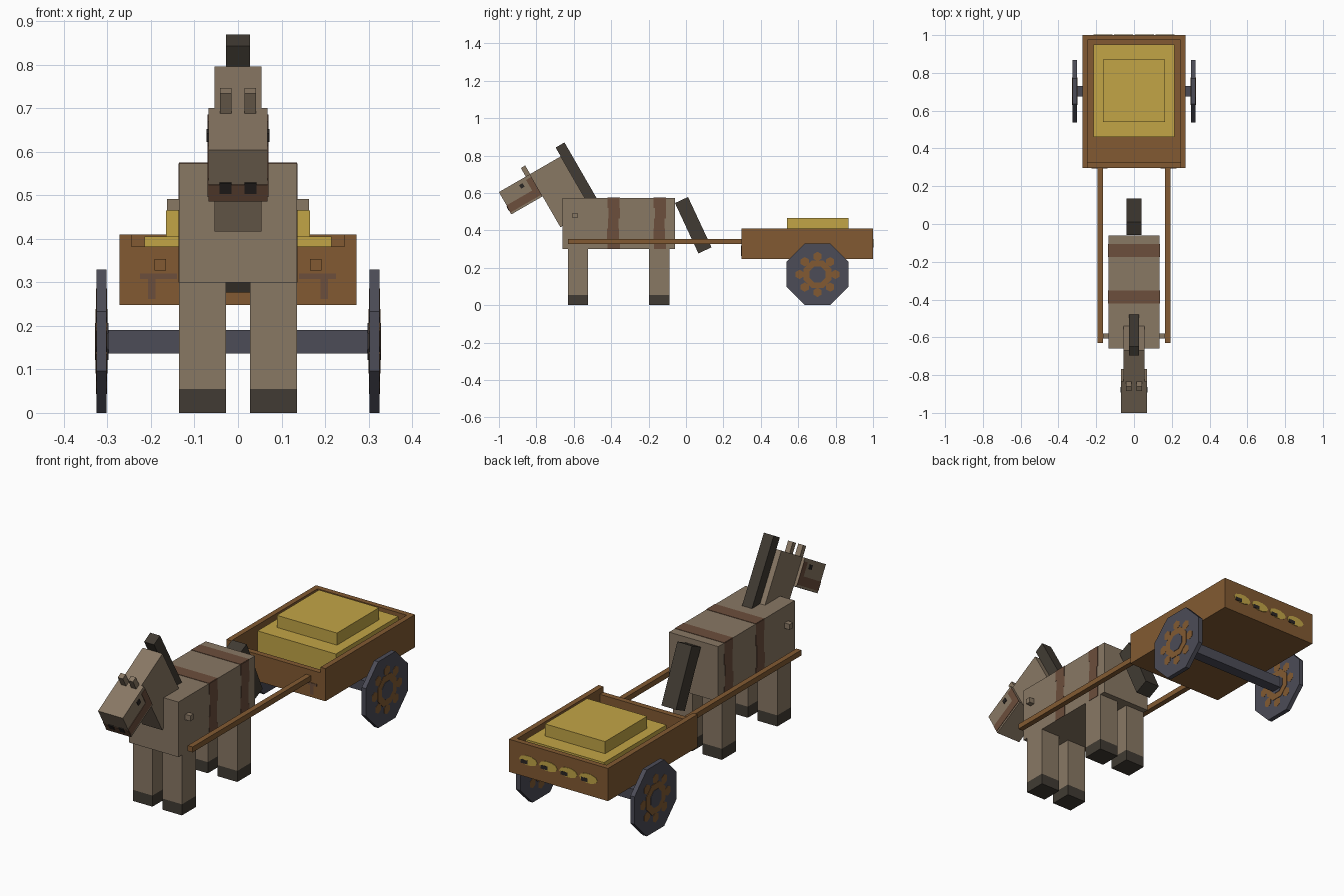
import bpy, bmesh, math
from mathutils import Vector, Matrix

if "Cube" in bpy.data.objects:
    bpy.data.objects.remove(bpy.data.objects["Cube"], do_unlink=True)

U = 0.02727   # block unit
T = 0.002     # plate thickness


def lin(c):
    c /= 255
    return c / 12.92 if c <= 0.04045 else ((c + 0.055) / 1.055) ** 2.4


def material(name, r, g, b):
    m = bpy.data.materials.new(name)
    m.use_nodes = True
    col = (lin(r), lin(g), lin(b), 1)
    m.diffuse_color = col
    m.node_tree.nodes["Principled BSDF"].inputs["Base Color"].default_value = col
    return m


COAT = material("grey brown coat", 137, 120, 100)
BAND = material("dark brown band", 108, 78, 60)
DARK = material("dark hair and hoof", 65, 59, 51)
BLACK = material("near black", 42, 38, 36)
WOOD = material("wood", 130, 90, 50)
HAY = material("hay yellow", 194, 165, 70)
SLATE = material("slate grey", 76, 76, 87)


def finish(name, bm, mat):
    bmesh.ops.recalc_face_normals(bm, faces=bm.faces)
    me = bpy.data.meshes.new(name)
    bm.to_mesh(me)
    bm.free()
    me.materials.append(mat)
    ob = bpy.data.objects.new(name, me)
    bpy.context.collection.objects.link(ob)
    return ob


def box(name, x, y, z, mat, frame=None, mirror=False):
    """Box from (min, max) ranges, optionally in a tilted frame and mirrored in x."""
    bm = bmesh.new()
    bmesh.ops.create_cube(bm, size=1)
    for v in bm.verts:
        v.co = Vector([(r[0] + r[1]) / 2 + c * (r[1] - r[0]) for c, r in zip(v.co, (x, y, z))])
    if frame:
        bm.transform(frame)
    if mirror:
        geo = bmesh.ops.duplicate(bm, geom=bm.verts[:] + bm.edges[:] + bm.faces[:])["geom"]
        for v in geo:
            if isinstance(v, bmesh.types.BMVert):
                v.co.x = -v.co.x
    return finish(name, bm, mat)


def tilt(y, z, degrees):
    return Matrix.Translation((0, y, z)) @ Matrix.Rotation(math.radians(degrees), 4, 'X')


# Body with two uneven bands
box("body", (-.135, .135), (-.66, -.06), (.30, .573), COAT)
for label, y in (("front", -.387), ("rear", -.140)):
    box(label + "_band_top", (-.135, .135), (y - .034, y + .034), (.573, .573 + T), BAND)
    for i, (a, b) in enumerate(((-.033, .032), (-.027, .033), (-.030, .026), (-.035, .028), (-.032, .034))):
        z = .573 - i * .0546
        box(f"{label}_band_side_{i + 1}", (.135, .135 + T), (y + a, y + b), (z - .0546, z), BAND, mirror=True)
box("harness_peg", (.135, .163), (-.607, -.58), (.465, .492), COAT, mirror=True)

# Legs and hooves
for label, y0, y1 in (("front", -.632, -.523), ("rear", -.198, -.089)):
    box(label + "_legs", (.027, .135), (y0, y1), (.055, .302), COAT, mirror=True)
    box(label + "_hooves", (.027, .135), (y0, y1), (0, .055), DARK, mirror=True)

# Neck, head and mane share a frame tilted by 30 degrees; -y is forward, +z up
H = tilt(-.835, .700, 30)
box("neck", (-2 * U, 2 * U), (0, 7 * U), (-12 * U, 0), COAT, H)
box("head", (-2.5 * U, 2.5 * U), (-7 * U, 0), (-5 * U, 0), COAT, H).scale.x = 1
bpy.data.objects["head"].data.transform(Matrix.Diagonal((.068 / (2.5 * U), 1, 1, 1)))
box("mane", (-U, U), (7 * U, 9 * U), (-14 * U, 2 * U), DARK, H)
box("ears", (.0145, .0415), (-.025, .002), (-.02, .053), COAT, H, True)
box("muzzle_front", (-.068, .068), (-7 * U - T, -7 * U), (-5 * U, -3.4 * U), BAND, H)
box("nostrils", (.015, .042), (-7 * U - 2 * T, -7 * U), (-4.2 * U, -3.2 * U), BLACK, H, True)
box("muzzle_side", (.068, .068 + T), (-7 * U, -1.2 * U), (-4.6 * U, -3 * U), BAND, H, True)
box("cheek_side", (.068, .068 + T), (-1.2 * U, 0), (-4.6 * U, -.6 * U), BAND, H, True)
box("eyes", (.068, .068 + 2 * T), (-2.9 * U, -2.1 * U), (-1.6 * U, -.8 * U), BLACK, H, True)

# Tail, hanging from its top front corner
box("tail", (-.04, .04), (0, .077), (-.297, 0), DARK, tilt(-.059, .546, 25))

# Shafts and open cart
box("shafts", (.165, .192), (-.63, .30), (.327, .354), WOOD, mirror=True)
box("cart_floor", (-.25, .25), (.30, .99), (.248, .275), WOOD)
box("cart_sides", (.245, .272), (.297, 1), (.248, .41), WOOD, mirror=True)
box("cart_back", (-.245, .245), (.973, 1), (.248, .41), WOOD)
box("cart_front", (-.245, .245), (.297, .325), (.248, .382), WOOD)
box("front_mark_bar", (.14, .225), (.297 - T, .297), (.308, .32), BAND, mirror=True)
box("front_mark_post", (.19, .207), (.297 - T, .297), (.262, .308), BAND, mirror=True)

# Hay load in two layers
box("hay_lower", (-.215, .215), (.46, .95), (.275, .405), HAY)
box("hay_upper", (-.165, .165), (.54, .87), (.405, .465), HAY)


def disc(name, centre, radii, depth, mat, axis, sides=8):
    """Flat disc at centre, with its axis along x or y."""
    bm = bmesh.new()
    bmesh.ops.create_cone(bm, cap_ends=True, segments=sides, radius1=1, radius2=1, depth=depth)
    turn = Matrix.Rotation(math.pi / 2, 4, 'Y' if axis == 'x' else 'X')
    bm.transform(Matrix.Translation(centre) @ turn @ Matrix.Diagonal((radii[0], radii[1], 1, 1))
                 @ Matrix.Rotation(math.pi / sides, 4, 'Z'))
    return finish(name, bm, mat)


# Painted tailgate: yellow ovals with dark wedges between
for i in range(4):
    x = -.165 + .11 * i
    disc(f"tailgate_oval_{i + 1}", (x, 1, .332), (.05, .024), 2 * T, HAY, 'y', 10)
    disc(f"tailgate_wedge_{i + 1}", (x + .022, 1, .322), (.026, .013), 3 * T, BLACK, 'y', 4)

# Axle and eight-sided wheels with painted brown spokes on both faces
box("axle", (-.302, .302), (.676, .731), (.137, .191), SLATE)
R = .1645 / math.cos(math.pi / 8)
for label, s in (("left", 1), ("right", -1)):
    disc(label + "_wheel", (s * .3135, .703, .1645), (R, R), .023, SLATE, 'x')
    disc(label + "_wheel_ring", (s * .3135, .703, .1645), (.08, .08), .023 + 2 * T, WOOD, 'x')
    disc(label + "_wheel_hub", (s * .3135, .703, .1645), (.046, .046), .023 + 4 * T, SLATE, 'x')
    for k in range(8):
        a = k * math.pi / 4
        c = (s * .3135, .703 + .096 * math.cos(a), .1645 + .096 * math.sin(a))
        disc(f"{label}_wheel_spoke_{k + 1}", c, (.025, .025), .023 + T, WOOD, 'x', 6)
